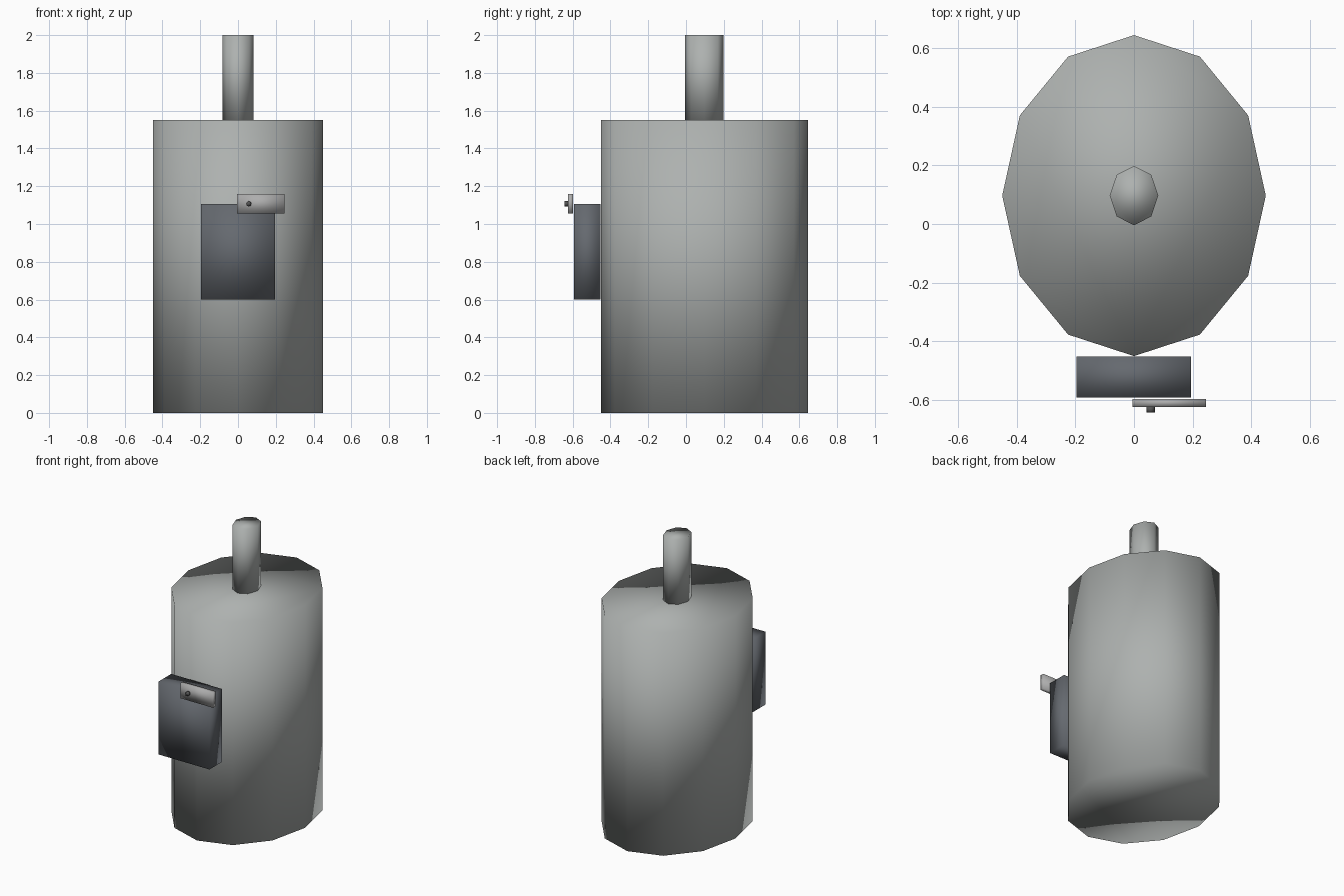
import bpy
import math

cube = bpy.data.objects.get("Cube")
if cube:
    bpy.data.objects.remove(cube, do_unlink=True)


def material(name, rgb):
    mat = bpy.data.materials.new(name)
    mat.use_nodes = True
    mat.diffuse_color = (*rgb, 1)
    mat.node_tree.nodes["Principled BSDF"].inputs["Base Color"].default_value = (*rgb, 1)
    return mat


def finish(name, size, mat):
    """Name, scale, colour and fully smooth the active primitive."""
    obj = bpy.context.object
    obj.name = name
    obj.scale = size
    bpy.ops.object.transform_apply(location=False, rotation=True, scale=True)
    obj.data.materials.append(mat)
    bpy.ops.object.shade_smooth()
    return obj


def box(name, low, high, mat):
    centre = [(a + b) / 2 for a, b in zip(low, high)]
    bpy.ops.mesh.primitive_cube_add(size=1, location=centre)
    return finish(name, [b - a for a, b in zip(low, high)], mat)


def oval_cylinder(name, sides, rx, ry, y, bottom, top, mat):
    bpy.ops.mesh.primitive_cylinder_add(vertices=sides, radius=1, depth=1,
                                        location=(0, y, (bottom + top) / 2))
    return finish(name, (rx, ry, top - bottom), mat)


steel = material("Steel grey", (0.42, 0.44, 0.43))
dark = material("Dark slate", (0.13, 0.142, 0.16))
handle_grey = material("Handle grey", (0.42, 0.42, 0.42))
pin_grey = material("Pin charcoal", (0.09, 0.09, 0.09))

# Faceted oval tank with a narrow flue on top
oval_cylinder("tank_body", 12, 0.45, 0.548, 0.097, 0, 1.55, steel)
oval_cylinder("flue_pipe", 8, 0.083, 0.101, 0.097, 1.55, 2, steel)

# Box on the front with its latch plate
box("front_box", (-0.197, -0.592, 0.6), (0.195, -0.453, 1.107), dark)
box("latch_plate", (-0.005, -0.625, 1.055), (0.246, -0.597, 1.16), handle_grey)

# Small pin through the latch
bpy.ops.mesh.primitive_cylinder_add(vertices=8, radius=0.014, depth=0.018,
                                    location=(0.057, -0.634, 1.107),
                                    rotation=(math.radians(90), 0, 0))
finish("latch_pin", (1, 1, 1), pin_grey)
